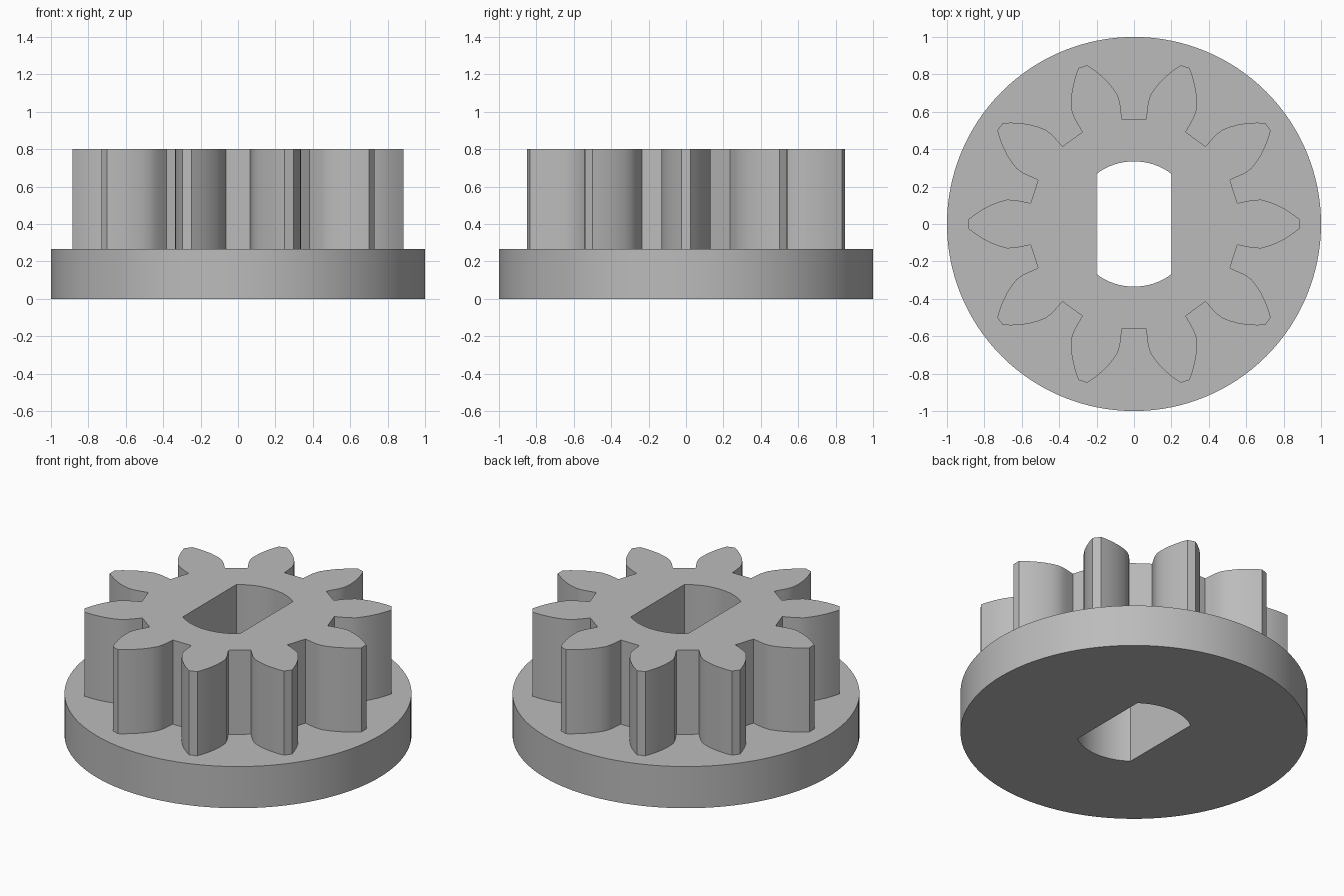
import bpy
import bmesh
from math import cos, sin, tau, asin, pi

if "Cube" in bpy.data.objects:
    bpy.data.objects.remove(bpy.data.objects["Cube"])

TEETH = 10
FLANGE_TOP, GEAR_TOP = 0.265, 0.80
BORE_R, BORE_HALF = 0.335, 0.20

# One flank of a tooth pointing along +x, from root to tip
FLANK = [(0.553, 0.111), (0.607, 0.123), (0.64, 0.129), (0.68, 0.13), (0.72, 0.119),
         (0.765, 0.102), (0.81, 0.078), (0.85, 0.052), (0.885, 0.025)]


def gear_outline():
    tooth = [(x, -y) for x, y in FLANK] + FLANK[::-1]
    pts = []
    for i in range(TEETH):
        a = tau * i / TEETH
        pts += [(x * cos(a) - y * sin(a), x * sin(a) + y * cos(a)) for x, y in tooth]
    return pts


def arc(radius, start, end, steps):
    return [(radius * cos(start + (end - start) * i / steps),
             radius * sin(start + (end - start) * i / steps)) for i in range(steps + 1)]


def bore_outline():
    half = asin(BORE_HALF / BORE_R)
    upper = arc(BORE_R, pi / 2 - half, pi / 2 + half, 16)
    return upper + [(-x, -y) for x, y in upper]


bm = bmesh.new()


def ring(points, z):
    verts = [bm.verts.new((x, y, z)) for x, y in points]
    edges = [bm.edges.new((v, verts[i - 1])) for i, v in enumerate(verts)]
    return verts, edges


def wall(lower, upper):
    a, b = lower[0], upper[0]
    for i in range(len(a)):
        bm.faces.new((a[i - 1], a[i], b[i], b[i - 1]))


def cap(outer, inner):
    bmesh.ops.triangle_fill(bm, use_beauty=True, edges=outer[1] + inner[1])


# Flange, gear and double-flat bore as one closed body
disc = arc(1.0, 0, tau, 128)[:-1]
disc_low, disc_high = ring(disc, 0), ring(disc, FLANGE_TOP)
gear_low, gear_high = ring(gear_outline(), FLANGE_TOP), ring(gear_outline(), GEAR_TOP)
bore_low, bore_high = ring(bore_outline(), 0), ring(bore_outline(), GEAR_TOP)

wall(disc_low, disc_high)
wall(gear_low, gear_high)
wall(bore_low, bore_high)
cap(disc_low, bore_low)
cap(disc_high, gear_low)
cap(gear_high, bore_high)
bmesh.ops.recalc_face_normals(bm, faces=bm.faces)
bmesh.ops.dissolve_limit(bm, angle_limit=0.001, verts=[], edges=[
    e for e in bm.edges if len(e.link_faces) == 2 and e.calc_face_angle(1) < 0.001])

mesh = bpy.data.meshes.new("flanged_gear")
bm.to_mesh(mesh)
bm.free()
gear = bpy.data.objects.new("flanged_gear", mesh)
bpy.context.collection.objects.link(gear)

# Plain grey material
grey = bpy.data.materials.new("grey")
grey.use_nodes = True
colour = (0.5, 0.5, 0.5, 1)
grey.diffuse_color = colour
grey.node_tree.nodes["Principled BSDF"].inputs["Base Color"].default_value = colour
mesh.materials.append(grey)

# Smooth the curved walls, keep the corners sharp
bpy.ops.object.select_all(action="DESELECT")
gear.select_set(True)
bpy.context.view_layer.objects.active = gear
bpy.ops.object.shade_smooth_by_angle(angle=0.5)
